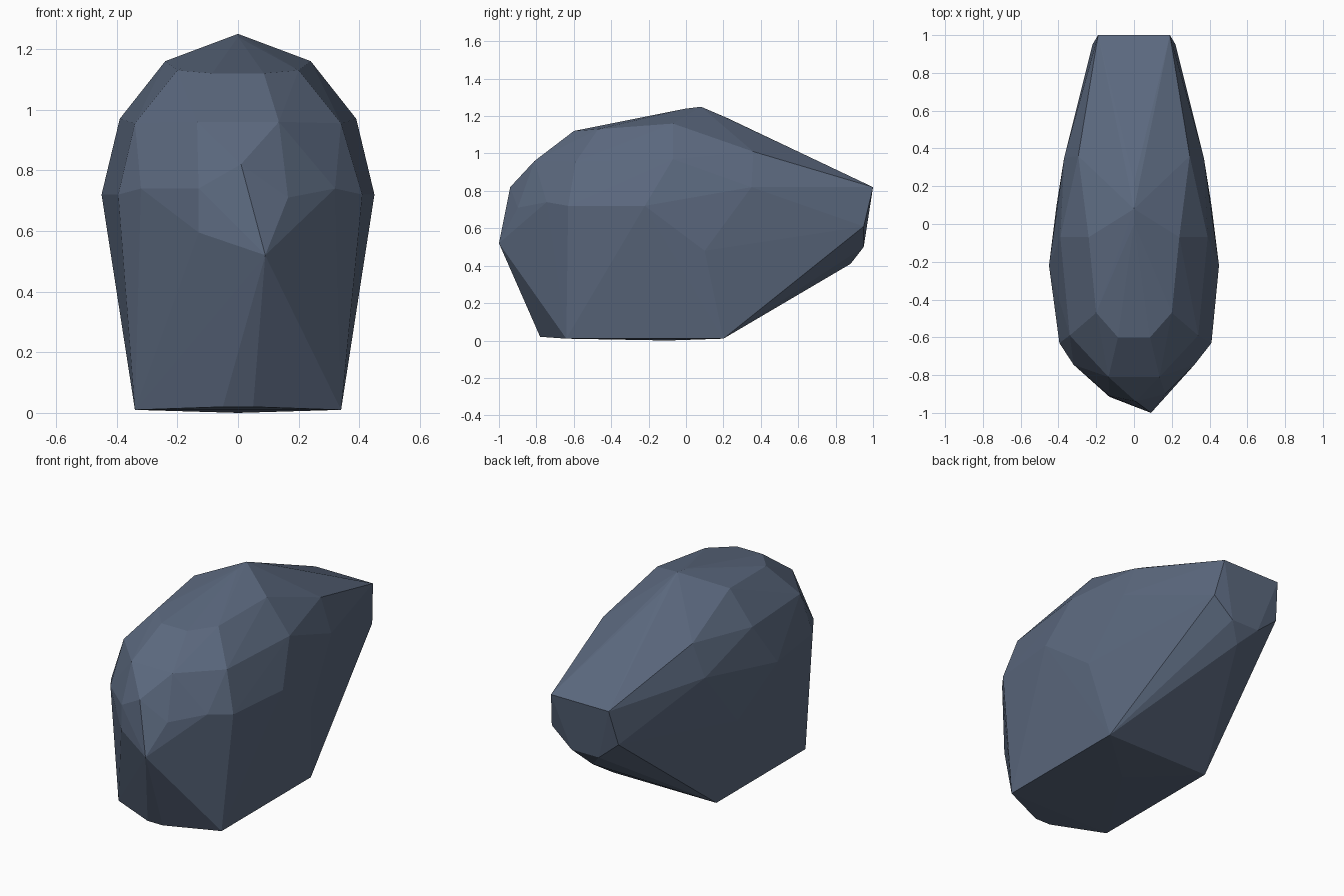
import bpy, bmesh

# Points present on both sides (x is mirrored)
paired = [
    (0.34, -0.64, 0.01), (0.34, 0.20, 0.01), (0.05, -0.78, 0.02),    # base
    (0.45, -0.22, 0.72), (0.37, 0.35, 0.82), (0.41, 0.10, 0.48),     # flanks
    (0.39, -0.07, 0.97), (0.24, -0.07, 1.16), (0.295, 0.36, 1.01),   # shoulders
    (0.20, -0.47, 1.13), (0.085, -0.60, 1.12),                       # brow
    (0.34, -0.59, 0.955), (0.135, -0.81, 0.96), (0.32, -0.745, 0.74),
    (0.19, 1.00, 0.82), (0.22, 0.95, 0.61), (0.09, 0.95, 0.50),      # blunt tail
]
# Points off the symmetry: ridge, underside of tail and lopsided nose
single = [
    (0.0, -0.10, 0.0), (0.0, 0.08, 1.25), (0.0, 0.0, 1.24), (0.0, 0.22, 1.19),
    (0.0, 0.88, 0.41),
    (0.41, -0.63, 0.72), (-0.395, -0.63, 0.72),
    (0.01, -0.94, 0.82), (0.09, -1.00, 0.52), (-0.13, -0.91, 0.74),
    (-0.13, -0.915, 0.595), (0.165, -0.90, 0.71),
]

# Faceted boulder wrapped around the points
bm = bmesh.new()
for x, y, z in paired:
    for side in (1, -1):
        bm.verts.new((side * x, y, z))
for p in single:
    bm.verts.new(p)
hull = bmesh.ops.convex_hull(bm, input=bm.verts[:])
inner = {v for v in hull["geom_interior"] + hull["geom_unused"]
         if isinstance(v, bmesh.types.BMVert)}
bmesh.ops.delete(bm, geom=list(inner), context='VERTS')
bmesh.ops.recalc_face_normals(bm, faces=bm.faces[:])

mesh = bpy.data.meshes.new("boulder")
bm.to_mesh(mesh)
bm.free()
boulder = bpy.data.objects.new("boulder", mesh)
bpy.context.collection.objects.link(boulder)

# Slate stone colour
slate = bpy.data.materials.new("slate blue")
slate.diffuse_color = (0.105, 0.14, 0.21, 1)
mesh.materials.append(slate)
